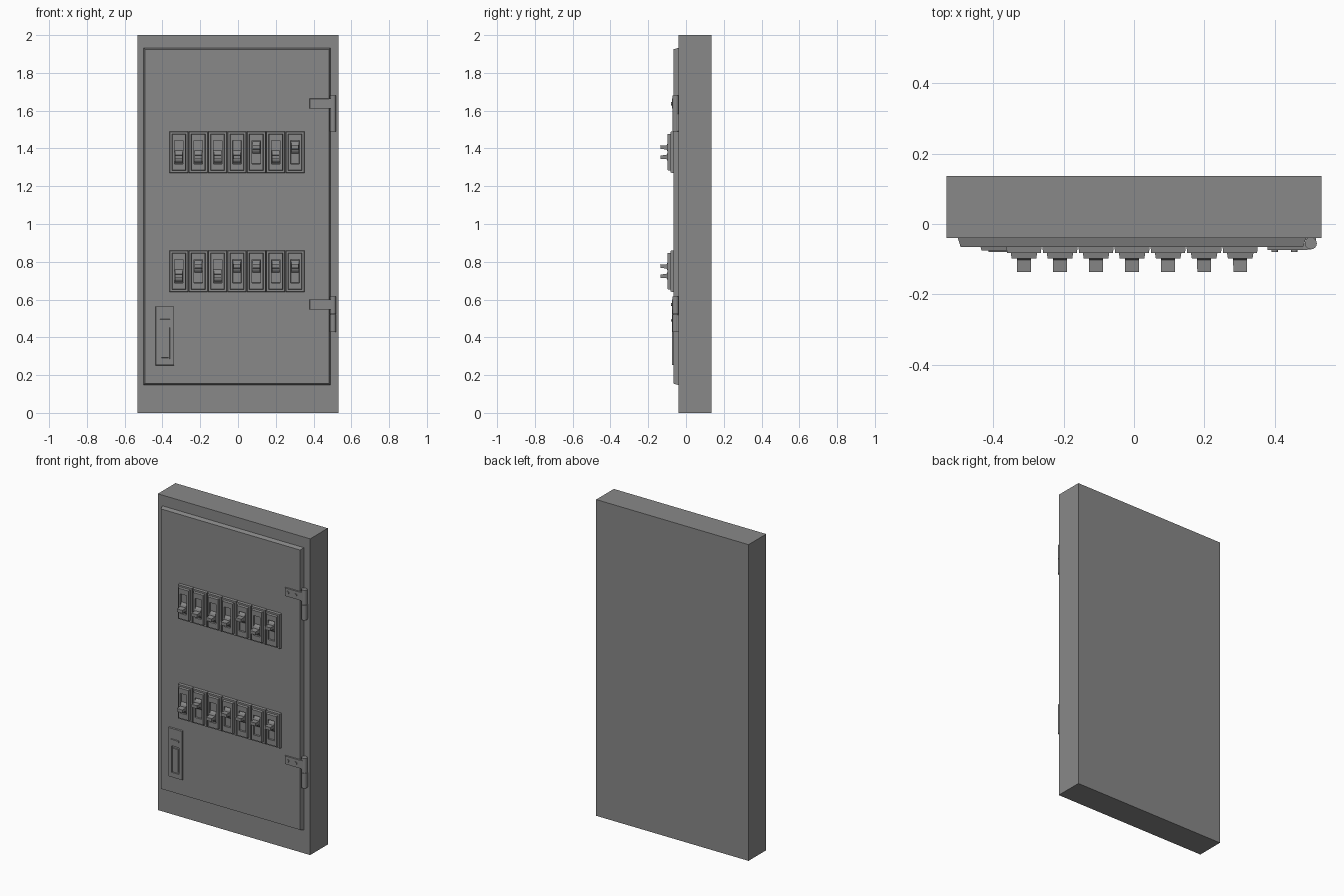
import bpy
import bmesh
from mathutils import Matrix

cube = bpy.data.objects.get("Cube")
if cube:
    bpy.data.objects.remove(cube)

grey = bpy.data.materials.new("painted grey steel")
grey.use_nodes = True
COLOR = (0.25, 0.25, 0.25, 1)
grey.diffuse_color = COLOR
grey.node_tree.nodes["Principled BSDF"].inputs["Base Color"].default_value = COLOR


def finish(name, bm):
    bmesh.ops.recalc_face_normals(bm, faces=bm.faces)
    mesh = bpy.data.meshes.new(name)
    bm.to_mesh(mesh)
    bm.free()
    mesh.materials.append(grey)
    obj = bpy.data.objects.new(name, mesh)
    bpy.context.collection.objects.link(obj)
    return obj


def loft(name, *rings):
    """Skin rectangular rings (x centre, z centre, width, height, y), back to front."""
    bm = bmesh.new()
    loops = []
    for cx, cz, w, h, y in rings:
        loops.append([bm.verts.new((cx + sx * w / 2, y, cz + sz * h / 2))
                      for sx, sz in ((-1, -1), (1, -1), (1, 1), (-1, 1))])
    for a, b in zip(loops, loops[1:]):
        for i in range(4):
            j = (i + 1) % 4
            bm.faces.new((a[i], a[j], b[j], b[i]))
    bm.faces.new(loops[0])
    bm.faces.new(loops[-1])
    return finish(name, bm)


def cylinder(name, x, y, z, radius, depth, axis="Z", sides=24):
    bm = bmesh.new()
    rot = Matrix.Rotation(1.5708, 4, "X") if axis == "Y" else Matrix()
    bmesh.ops.create_cone(bm, cap_ends=True, segments=sides, radius1=radius,
                          radius2=radius, depth=depth,
                          matrix=Matrix.Translation((x, y, z)) @ rot)
    obj = finish(name, bm)
    bpy.ops.object.select_all(action="DESELECT")
    obj.select_set(True)
    bpy.context.view_layer.objects.active = obj
    bpy.ops.object.shade_smooth_by_angle()
    return obj


# Cabinet and door with slanted edges
BACK, FRONT, DOOR = 0.136, -0.04, -0.066
loft("cabinet", (0, 1, 1.066, 2, BACK), (0, 1, 1.066, 2, FRONT))
loft("door", (-0.006, 1.04, 0.99, 1.785, FRONT), (-0.006, 1.04, 0.974, 1.77, DOOR))


# Breaker: stepped surround, recessed body, curved saddle and toggle
def breaker(label, x, z, up):
    loft("breaker_plate_" + label, (x, z, 0.1, 0.22, DOOR),
         (x, z, 0.096, 0.216, -0.083))
    loft("breaker_body_" + label, (x, z, 0.076, 0.196, -0.08),
         (x, z, 0.07, 0.19, -0.098), (x, z, 0.046, 0.124, -0.098),
         (x, z, 0.044, 0.122, -0.088))
    side = 1 if up else -1
    tz = z + side * 0.025
    loft("breaker_saddle_" + label, (x, tz, 0.042, 0.07, -0.086),
         (x, tz, 0.04, 0.045, -0.098), (x, tz, 0.04, 0.026, -0.102))
    loft("breaker_toggle_" + label, (x, tz, 0.04, 0.022, -0.09),
         (x, tz + side * 0.002, 0.039, 0.02, -0.136))


rows = {"upper": (1.38, "ddddudu"), "lower": (0.75, "duduuuu")}
for row, (z, states) in rows.items():
    for i, state in enumerate(states):
        breaker(f"{row}_{i + 1}", -0.313 + i * 0.1025, z, state == "u")


# Hinges: door leaf with screws, two knuckles, frame leaf
for row, z in (("upper", 1.585), ("lower", 0.522)):
    loft("hinge_leaf_" + row, (0.437, z + 0.052, 0.115, 0.053, DOOR),
         (0.437, z + 0.052, 0.113, 0.051, -0.074))
    for i, x in enumerate((0.4, 0.456)):
        cylinder(f"hinge_screw_{row}_{i + 1}", x, -0.075, z + 0.052, 0.009, 0.008, "Y", 16)
    for part, dz in (("top", 0.048), ("bottom", -0.048)):
        cylinder(f"hinge_knuckle_{part}_{row}", 0.503, -0.055, z + dz, 0.017, 0.094)
    loft("hinge_pin_block_" + row, (0.503, z - 0.048, 0.03, 0.09, FRONT),
         (0.503, z - 0.048, 0.03, 0.09, -0.052))
    loft("hinge_arm_" + row, (0.492, z + 0.052, 0.022, 0.053, -0.055),
         (0.492, z + 0.052, 0.022, 0.053, -0.073))

# Door latch: plate with recessed grip, lever and lip
lx = -0.387
loft("latch_plate", (lx, 0.408, 0.098, 0.312, DOOR), (lx, 0.408, 0.094, 0.308, -0.075),
     (lx, 0.368, 0.052, 0.168, -0.075), (lx, 0.368, 0.05, 0.166, -0.068))
loft("latch_lever", (lx, 0.365, 0.038, 0.15, -0.067), (lx, 0.365, 0.036, 0.146, -0.073))
loft("latch_lip", (lx, 0.49, 0.055, 0.014, -0.074), (lx, 0.49, 0.052, 0.01, -0.08))
